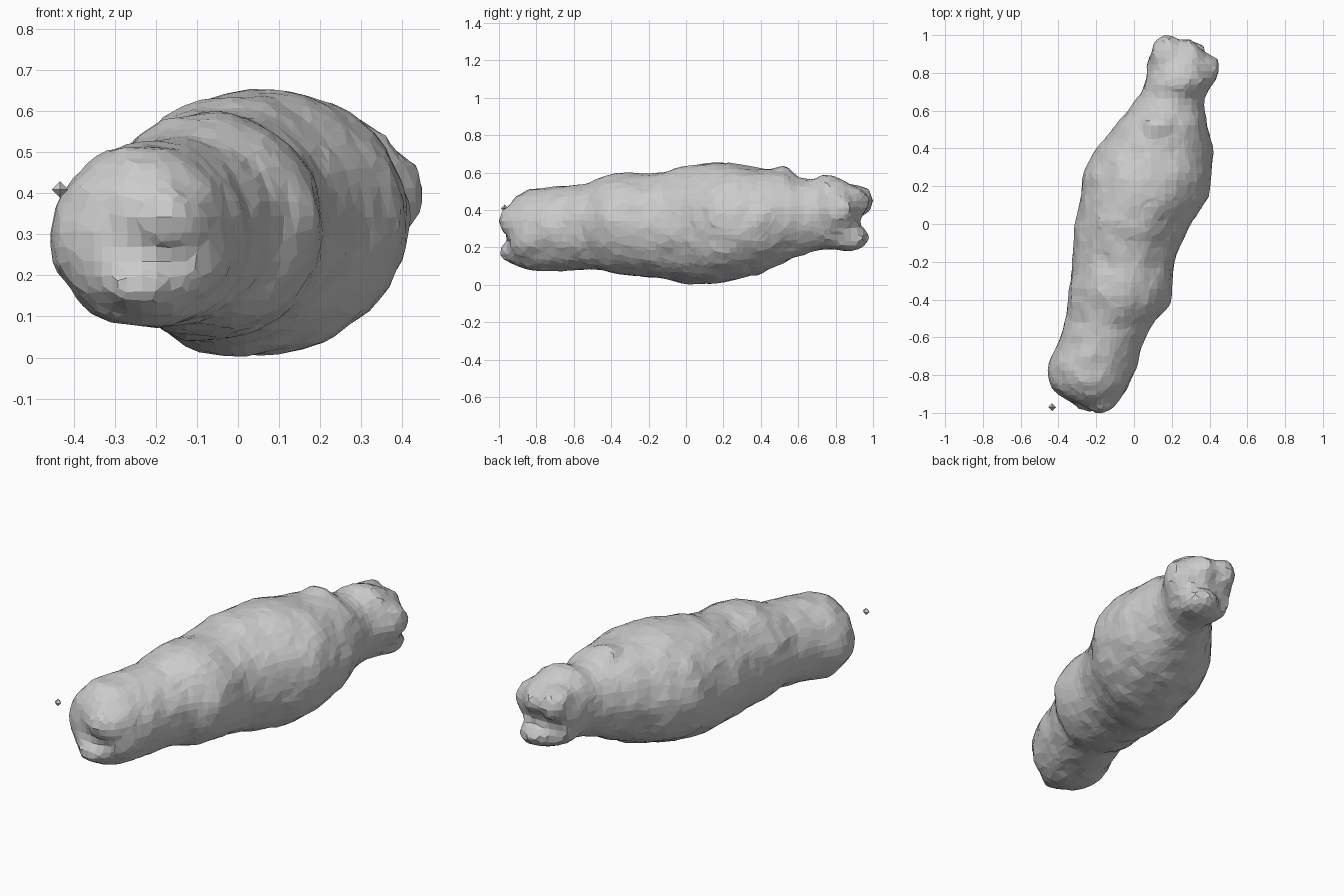
import bpy, bmesh, math, random
from mathutils import Vector, Matrix

if "Cube" in bpy.data.objects:
    bpy.data.objects.remove(bpy.data.objects["Cube"])

random.seed(4)

# Body stations: y, x_left, x_right, z_bottom, z_top
STATIONS = [
    (-0.95, -0.30, -0.12, 0.15, 0.42), (-0.92, -0.385, -0.06, 0.11, 0.46),
    (-0.85, -0.445, -0.02, 0.08, 0.51), (-0.75, -0.46, 0.01, 0.07, 0.52),
    (-0.65, -0.405, 0.04, 0.075, 0.53), (-0.53, -0.365, 0.09, 0.085, 0.54),
    (-0.45, -0.35, 0.18, 0.08, 0.575), (-0.36, -0.345, 0.20, 0.05, 0.60),
    (-0.20, -0.325, 0.21, 0.04, 0.59), (-0.08, -0.315, 0.255, 0.025, 0.61),
    (0.00, -0.31, 0.30, 0.005, 0.635), (0.14, -0.285, 0.395, 0.005, 0.65),
    (0.26, -0.27, 0.415, 0.025, 0.65), (0.40, -0.20, 0.415, 0.06, 0.62),
    (0.50, -0.11, 0.39, 0.11, 0.615), (0.60, -0.03, 0.37, 0.15, 0.575),
    (0.68, 0.03, 0.37, 0.18, 0.565), (0.75, 0.06, 0.42, 0.19, 0.595),
    (0.84, 0.07, 0.42, 0.18, 0.56), (0.90, 0.08, 0.39, 0.19, 0.53),
]
SIDES = 28


def add_lobe(bm, centre, radii):
    m = Matrix.Translation(centre) @ Matrix.Diagonal((*radii, 1))
    bmesh.ops.create_icosphere(bm, subdivisions=3, radius=1, matrix=m)


def make_object(name, bm):
    bmesh.ops.recalc_face_normals(bm, faces=bm.faces)
    me = bpy.data.meshes.new(name)
    bm.to_mesh(me)
    bm.free()
    ob = bpy.data.objects.new(name, me)
    bpy.context.collection.objects.link(ob)
    return ob


# Segmented body lofted through the stations
bm = bmesh.new()
rings = []
for y, xl, xr, zb, zt in STATIONS:
    ring = []
    for i in range(SIDES):
        a = 2 * math.pi * i / SIDES
        k = 1 + random.uniform(-0.015, 0.015)
        ring.append(bm.verts.new((
            (xl + xr) / 2 + (xr - xl) / 2 * math.cos(a) * k,
            y,
            (zb + zt) / 2 + (zt - zb) / 2 * math.sin(a) * k)))
    rings.append(ring)
for a, b in zip(rings, rings[1:]):
    for i in range(SIDES):
        j = (i + 1) % SIDES
        bm.faces.new((a[i], a[j], b[j], b[i]))
# End caps
for ring, push in ((rings[0], 0.015), (rings[-1], 0.02)):
    c = sum((v.co for v in ring), Vector()) / SIDES
    tip = bm.verts.new(c + Vector((0, push, 0)))
    for i in range(SIDES):
        bm.faces.new((ring[i], ring[(i + 1) % SIDES], tip))

# Front lobes, rear lobes, side knob and back bump
for centre, radii in [
    ((-0.24, -0.91, 0.175), (0.09, 0.09, 0.06)),
    ((-0.18, -0.915, 0.34), (0.10, 0.085, 0.085)),
    ((0.17, 0.885, 0.45), (0.085, 0.115, 0.09)),
    ((0.28, 0.88, 0.44), (0.09, 0.10, 0.09)),
    ((0.28, 0.87, 0.25), (0.11, 0.11, 0.07)),
    ((0.39, 0.82, 0.41), (0.065, 0.085, 0.085)),
    ((0.13, 0.52, 0.60), (0.08, 0.05, 0.04)),
]:
    add_lobe(bm, centre, radii)
body = make_object("body", bm)

# Fuse everything into one coarse faceted surface
mod = body.modifiers.new("fuse", 'REMESH')
mod.mode = 'VOXEL'
mod.voxel_size = 0.036
mod.use_smooth_shade = False

# Lumpy skin
tex = bpy.data.textures.new("lumps", 'CLOUDS')
tex.noise_scale = 0.1
lump = body.modifiers.new("lumps", 'DISPLACE')
lump.texture = tex
lump.texture_coords = 'LOCAL'
lump.strength = 0.022
lump.mid_level = 0.4

# Irregular facets
dec = body.modifiers.new("facets", 'DECIMATE')
dec.ratio = 0.6

# Loose diamond-shaped speck beside the front end
bm = bmesh.new()
r = 0.02
offsets = [Vector(o) * r for o in ((1, 0, 0), (0, 1, 0), (-1, 0, 0), (0, -1, 0))]
c = Vector((-0.434, -0.97, 0.41))
mid = [bm.verts.new(c + o) for o in offsets]
for s in (1, -1):
    tip = bm.verts.new(c + Vector((0, 0, s * r)))
    for i in range(4):
        bm.faces.new((mid[i], mid[(i + 1) % 4], tip))
make_object("loose_speck", bm)
